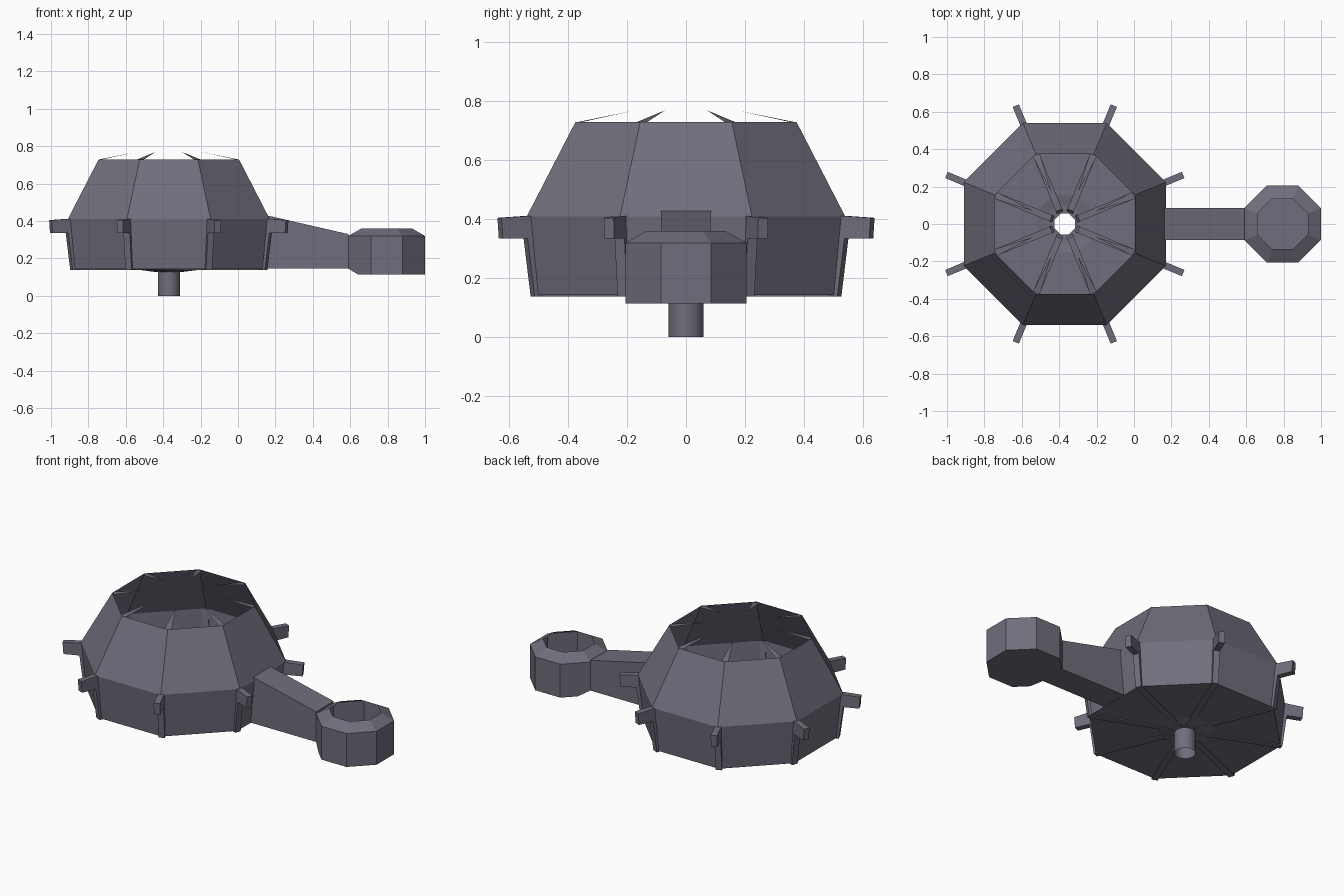
import bpy, bmesh
from math import cos, sin, pi
from mathutils import Vector

if "Cube" in bpy.data.objects:
    bpy.data.objects.remove(bpy.data.objects["Cube"])

BODY = (-0.37, 0)
CUP = (0.795, 0)
C8 = cos(pi / 8)          # octagon: apothem = corner radius * C8

mat = bpy.data.materials.new("dark_grey")
mat.diffuse_color = (0.16, 0.155, 0.2, 1)
mat.use_nodes = True
mat.node_tree.nodes["Principled BSDF"].inputs["Base Color"].default_value = mat.diffuse_color


def finish(bm, name, normals=True):
    if normals:
        bmesh.ops.recalc_face_normals(bm, faces=bm.faces)
    me = bpy.data.meshes.new(name)
    bm.to_mesh(me)
    bm.free()
    ob = bpy.data.objects.new(name, me)
    ob.data.materials.append(mat)
    bpy.context.collection.objects.link(ob)
    return ob


def lathe(profile, centre, sides, cap=False):
    """Thin shell from (corner radius, z) rings, listed bottom to top."""
    bm = bmesh.new()
    rings = []
    for r, z in profile:
        angles = [2 * pi * (k + 0.5) / sides for k in range(sides)]
        rings.append([bm.verts.new((centre[0] + r * cos(a), centre[1] + r * sin(a), z))
                      for a in angles])
    for a, b in zip(rings, rings[1:]):
        for k in range(sides):
            n = (k + 1) % sides
            bm.faces.new((a[k], a[n], b[n], b[k]))
    if cap:
        bm.faces.new(rings[0][::-1])
    return bm


def slab(bm, profile, half, place):
    """Extrude an outline of (u, z) points to both sides; place maps to world."""
    left = [bm.verts.new(place(u, -half, z)) for u, z in profile]
    right = [bm.verts.new(place(u, half, z)) for u, z in profile]
    bm.faces.new(left)
    bm.faces.new(right[::-1])
    for k in range(len(left)):
        n = (k + 1) % len(left)
        bm.faces.new((left[k], right[k], right[n], left[n]))


def radial(a):
    return lambda r, t, z: (BODY[0] + r * cos(a) - t * sin(a),
                            BODY[1] + r * sin(a) + t * cos(a), z)


# Open octagonal bowl with a slightly dished floor
finish(lathe([(0.06, 0.13), (0.11, 0.132), (0.165, 0.143), (0.515 / C8, 0.143),
              (0.54 / C8, 0.41), (0.375 / C8, 0.73)], BODY, 8), "bowl", False)

# Hollow stem below the bowl
stem = finish(lathe([(0.06, 0), (0.06, 0.135)], BODY, 16), "stem", False)
for p in stem.data.polygons:
    p.use_smooth = True

# Ribs along floor and corners, ending in outer lugs
bm = bmesh.new()
rib = [(0.065, 0.127), (0.16, 0.138), (0.563, 0.138), (0.589, 0.335), (0.68, 0.335),
       (0.685, 0.405), (0.575, 0.412), (0.545, 0.16), (0.08, 0.15)]
for k in range(8):
    slab(bm, rib, 0.018, radial(pi / 8 + k * pi / 4))
finish(bm, "ribs_and_lugs")

# Thin pointed blades leaning inward from the rim corners
bm = bmesh.new()
for k in range(8):
    put = radial(pi / 8 + k * pi / 4)
    bm.faces.new([bm.verts.new(put(*p)) for p in
                  ((0.40, -0.02, 0.728), (0.40, 0.02, 0.728), (0.184, 0, 0.77))])
finish(bm, "rim_blades")

# Tapering arm
bm = bmesh.new()
slab(bm, [(0.14, 0.145), (0.59, 0.145), (0.59, 0.33), (0.163, 0.428)], 0.085,
     lambda u, t, z: (u, t, z))
finish(bm, "arm")

# Octagonal cup with bevelled rim, lower edge cut away beside the arm
bm = lathe([(0.205 / C8, 0.115), (0.205 / C8, 0.32), (0.135 / C8, 0.36)], CUP, 8, True)
cut = bmesh.ops.bisect_plane(bm, geom=bm.verts[:] + bm.edges[:] + bm.faces[:],
                             plane_co=(0.64, 0, 0.115),
                             plane_no=Vector((-0.03, 0, -0.05)), clear_outer=True)
edges = [e for e in cut["geom_cut"] if isinstance(e, bmesh.types.BMEdge)]
bmesh.ops.contextual_create(bm, geom=edges)
finish(bm, "cup")
